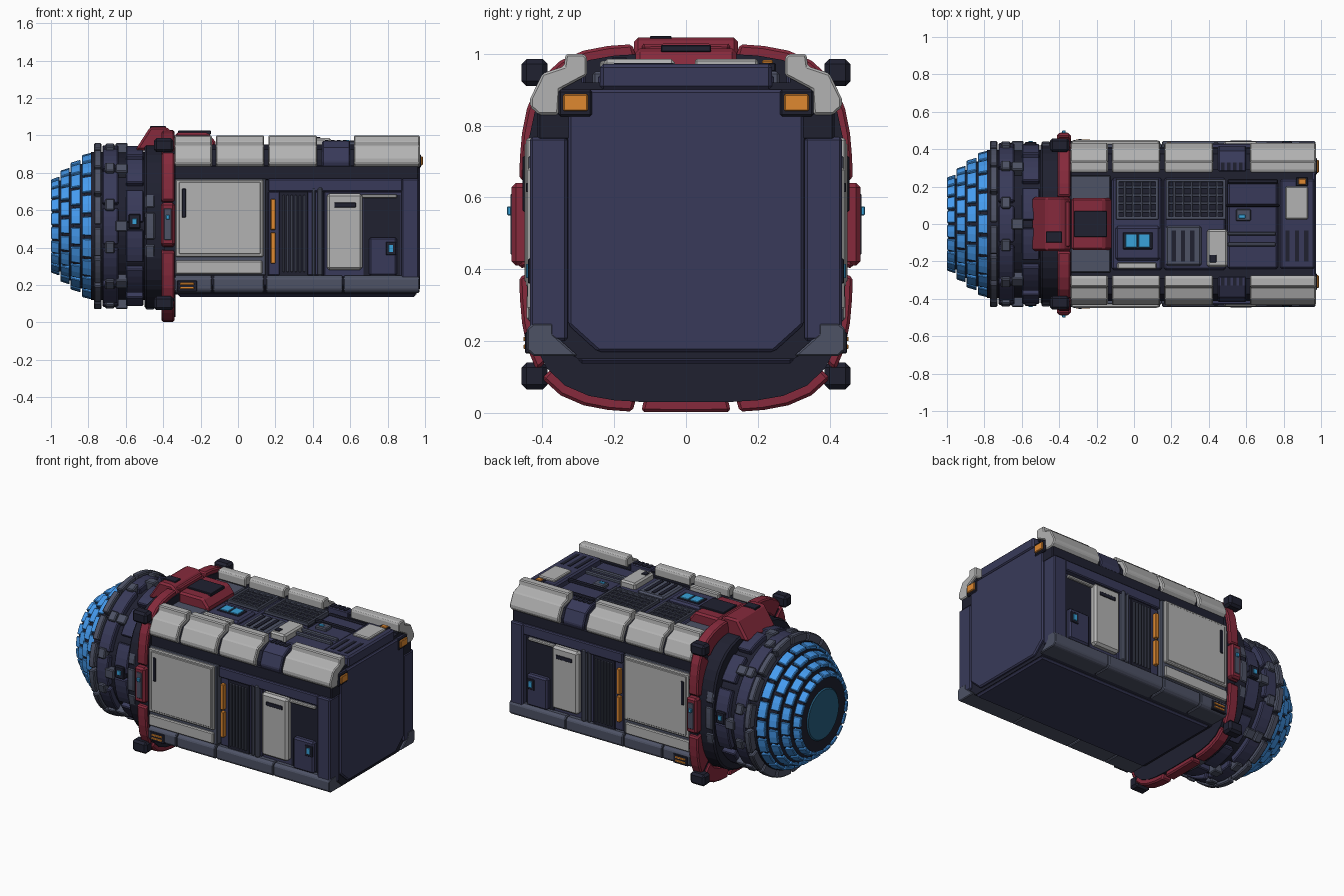
import bpy, bmesh, math

if "Cube" in bpy.data.objects:
    bpy.data.objects.remove(bpy.data.objects["Cube"])

COL = dict(navy=(.04, .042, .1), dark=(.014, .015, .03), slate=(.075, .085, .13), red=(.24, .023, .045),
           blue=(.06, .33, .87), cyan=(.04, .36, .7), lens=(.02, .12, .23), orange=(.74, .25, .03), light=(.45, .45, .45))
MAT = {}
for k, c in COL.items():
    MAT[k] = bpy.data.materials.new(k + "_paint")
    MAT[k].diffuse_color = (*c, 1)
CZ = .515  # height of the round end's axis


def finish(name, bm, mat, bevel=0, mirror=False):
    bmesh.ops.recalc_face_normals(bm, faces=bm.faces)
    me = bpy.data.meshes.new(name)
    bm.to_mesh(me)
    bm.free()
    ob = bpy.data.objects.new(name, me)
    bpy.context.collection.objects.link(ob)
    me.materials.append(MAT[mat])
    if bevel:
        m = ob.modifiers.new("bevel", 'BEVEL')
        m.width, m.segments, m.limit_method, m.angle_limit = bevel, 1, 'ANGLE', math.radians(40)
    if mirror:
        m = ob.modifiers.new("mirror", 'MIRROR')
        m.use_axis = (False, True, False)
        m.use_mirror_merge = False
    return ob


def add_prism(bm, pts, lo, hi, axis='x'):
    put = (lambda p, d: (d, p[0], p[1])) if axis == 'x' else (lambda p, d: (p[0], d, p[1]))
    a = [bm.verts.new(put(p, lo)) for p in pts]
    b = [bm.verts.new(put(p, hi)) for p in pts]
    bm.faces.new(a)
    bm.faces.new(b)
    for i in range(len(a)):
        j = (i + 1) % len(a)
        bm.faces.new((a[i], a[j], b[j], b[i]))


def prism(name, pts, spans, mat, bevel=0, mirror=False, axis='x'):
    bm = bmesh.new()
    for lo, hi in spans:
        add_prism(bm, pts, lo, hi, axis)
    return finish(name, bm, mat, bevel, mirror)


def boxes(name, mat, *dims, bevel=.006, mirror=False):
    """each dims = x0, x1, y0, y1, z0, z1"""
    bm = bmesh.new()
    for x0, x1, y0, y1, z0, z1 in dims:
        add_prism(bm, [(y0, z0), (y1, z0), (y1, z1), (y0, z1)], x0, x1)
    return finish(name, bm, mat, bevel, mirror)


def oval(ang, a, b, n):
    c, s = math.cos(ang), math.sin(ang)
    r = ((abs(c) / a) ** n + (abs(s) / b) ** n) ** (-1 / n)
    return r * c, r * s


def loop(a, b, n=2, count=48):
    return [(y, CZ + z) for y, z in (oval(2 * math.pi * i / count, a, b, n) for i in range(count))]


def ring(name, x0, x1, a, b, t, count, mat, n=2, gap=.03, off=0., taper=0., bevel=.006, div=4):
    """ring of separate curved blocks around the x axis; taper shrinks the x0 end"""
    bm = bmesh.new()
    step = 2 * math.pi / count
    for k in range(count):
        rows = []
        for i in range(div + 1):
            ang = (k + off) * step + gap / 2 + (step - gap) * i / div
            q = []
            for x, d in ((x0, t), (x1, t), (x1, 0), (x0, taper)):
                y, z = oval(ang, a - d, b - d, n)
                q.append(bm.verts.new((x, y, CZ + z)))
            rows.append(q)
        for p, q in zip(rows, rows[1:]):
            for i in range(4):
                j = (i + 1) % 4
                bm.faces.new((p[i], p[j], q[j], q[i]))
        bm.faces.new(rows[0])
        bm.faces.new(rows[-1])
    return finish(name, bm, mat, bevel)


# --- blue glowing dome: stepped rows of bricks over a dark core
for i, (x0, x1, r) in enumerate([(-1, -.955, .265), (-.95, -.9, .312), (-.895, -.842, .355), (-.835, -.77, .395)]):
    ring(f"dome_bricks_{i}", x0, x1, r, r, .035, 20, 'blue', off=.5 * (i % 2), taper=.016, gap=.05, bevel=.004, div=2)
    prism(f"dome_core_{i}", loop(r - .022, r - .022), [(x0 + .012, -.76)], 'dark')
prism("dome_lens", loop(.165, .165), [(-.995, -.95)], 'lens', .008)

# --- round collar behind the dome
prism("collar_core", loop(.395, .395), [(-.785, -.5)], 'dark')
prism("collar_core_rear", loop(.43, .44, 2.8), [(-.5, -.36)], 'dark', .01)
ring("collar_lip", -.77, -.73, .445, .445, .06, 16, 'slate', gap=.04)
ring("collar_blocks_front", -.725, -.64, .432, .432, .05, 12, 'navy', gap=.06, off=.5)
ring("collar_blocks_mid", -.6, -.505, .428, .428, .05, 12, 'navy', gap=.1)
ring("collar_blocks_rear", -.495, -.445, .44, .445, .05, 16, 'slate', n=2.3, gap=.06, off=.5)
ring("collar_clamps", -.655, -.59, .445, .445, .06, 8, 'slate', gap=.65, off=.5, div=1)
ring("collar_caps", -.71, -.66, .45, .45, .05, 12, 'slate', gap=.38, div=1)
boxes("collar_lamp_housing", 'dark', (-.585, -.52, .4, .438, .5, .58), mirror=True)
boxes("collar_lamp", 'cyan', (-.565, -.54, .43, .443, .525, .555), bevel=.002, mirror=True)

# --- red rounded-square ring
prism("ring_backing", loop(.445, .485, 4), [(-.395, -.335)], 'dark')
ring("red_ring", -.408, -.34, .465, .513, .085, 12, 'red', n=4, gap=.045, off=.5, bevel=.008)
boxes("red_side_pad", 'red', (-.412, -.338, .43, .486, .41, .64), bevel=.012, mirror=True)
boxes("side_pad_insert", 'slate', (-.395, -.355, .48, .489, .44, .61), bevel=.003, mirror=True)
boxes("side_pad_button", 'cyan', (-.385, -.365, .485, .499, .55, .575), bevel=.003, mirror=True)
boxes("ring_corner_blocks", 'dark', (-.45, -.345, .385, .458, .065, .14),
      (-.45, -.345, .385, .458, .91, .985), bevel=.014, mirror=True)
# red crest on top
prism("crest_front", [(-.55, .92), (-.47, 1.045), (-.38, 1.045), (-.335, 1.0), (-.335, .92)],
      [(-.145, .145)], 'red', .012, axis='y')
prism("crest_rear", [(-.335, .93), (-.335, 1.015), (-.16, 1.015), (-.12, .965), (-.12, .93)],
      [(-.14, .14)], 'red', .012, axis='y')
boxes("crest_hatch", 'dark', (-.32, -.145, -.07, .07, 1.005, 1.025), (-.47, -.385, -.1, -.04, 1.03, 1.05), bevel=.003)

# --- container body
prism("body_core", [(-.3, .15), (.3, .15), (.385, .2), (.385, .76), (.35, .92), (-.35, .92), (-.385, .76), (-.385, .2)],
      [(-.35, .955)], 'dark')
boxes("belly_plate", 'navy', (-.32, .95, -.3, .3, .137, .17), bevel=.01)
boxes("upper_sill", 'dark', (-.345, .965, .3, .413, .76, .84), mirror=True)
prism("end_plate", [(-.245, .17), (.245, .17), (.328, .245), (.328, .9), (-.328, .9), (-.328, .245)],
      [(.93, .972)], 'navy', .008)
boxes("end_columns", 'navy', (.875, .968, .33, .435, .2, .768), bevel=.008, mirror=True)
prism("bottom_trim", [(.3, .158), (.425, .158), (.443, .175), (.443, .235), (.425, .25), (.37, .25), (.37, .22)],
      [(-.34, -.14), (-.133, .14), (.15, .56), (.565, .97)], 'slate', .005, True)
boxes("trim_light_frame", 'dark', (-.325, -.22, .43, .448, .165, .225), bevel=.003, mirror=True)
boxes("trim_light_bars", 'orange', (-.31, -.235, .44, .453, .178, .19), (-.31, -.235, .44, .453, .2, .212),
      bevel=.002, mirror=True)

# --- stepped top rails with a dark blue link piece
RAIL = [(.41, .83), (.434, .852), (.434, .875), (.4, .945), (.34, .965), (.335, 1.0), (.285, 1.0), (.275, .99),
        (.275, .94), (.35, .9), (.355, .83)]
prism("top_rails", RAIL, [(-.34, -.14), (-.118, .14), (.163, .422), (.62, .972)], 'light', .006, True)
prism("rail_link", [(.41, .83), (.42, .86), (.39, .935), (.33, .97), (.28, .97), (.28, .9), (.35, .83)],
      [(.45, .6)], 'navy', .006, True)
prism("rail_underlay", [(.405, .83), (.405, .87), (.375, .925), (.29, .95), (.29, .88), (.35, .83)],
      [(-.34, .955)], 'dark', 0, True)
boxes("link_slots", 'dark', *[(x, x + .02, .285, .33, .96, .974) for x in (.465, .497, .529, .561)], bevel=0, mirror=True)
boxes("end_lamp_housing", 'dark', (.93, .978, .262, .355, .825, .9), mirror=True)
boxes("end_lamp", 'orange', (.96, .988, .273, .342, .84, .888), bevel=.004, mirror=True)

# --- side walls
boxes("side_door_frame", 'slate', (-.34, .15, .37, .43, .25, .77), mirror=True)
boxes("side_door", 'light', (-.335, .135, .41, .446, .35, .765), (-.335, .13, .41, .444, .258, .33), mirror=True)
boxes("side_door_inset", 'light', (-.315, .12, .44, .45, .365, .75), bevel=.003, mirror=True)
boxes("side_door_handle", 'dark', (-.3, -.278, .44, .455, .56, .715), bevel=.004, mirror=True)
boxes("wall_frame", 'navy', (.16, .46, .37, .412, .25, .7), (.16, .88, .37, .43, .7, .768),
      (.46, .88, .37, .4, .24, .7), mirror=True)
boxes("orange_strips", 'orange', (.175, .2, .4, .436, .495, .66), (.175, .2, .4, .436, .315, .48), bevel=.003, mirror=True)
boxes("louver_back", 'dark', (.22, .375, .4, .42, .24, .7), bevel=.003, mirror=True)
boxes("louver_slats", 'slate', *[(.238 + .022 * i, .249 + .022 * i, .41, .43, .27, .68) for i in range(6)],
      bevel=.002, mirror=True)
boxes("wall_pipes", 'slate', (.395, .415, .4, .432, .25, .72), (.425, .452, .4, .438, .25, .72), bevel=.007, mirror=True)
boxes("recess_shadow", 'dark', (.67, .87, .39, .404, .25, .68), bevel=0, mirror=True)
boxes("locker", 'light', (.475, .665, .39, .442, .28, .69), bevel=.014, mirror=True)
boxes("locker_slot", 'dark', (.515, .63, .43, .446, .615, .64), bevel=.002, mirror=True)
boxes("locker_bar", 'light', (.66, .85, .4, .42, .665, .685), bevel=.005, mirror=True)
boxes("control_box", 'navy', (.7, .85, .39, .435, .25, .455), bevel=.01, mirror=True)
boxes("control_panel", 'dark', (.79, .845, .42, .44, .36, .43), bevel=.003, mirror=True)
boxes("control_light", 'cyan', (.805, .83, .43, .445, .375, .415), bevel=.002, mirror=True)

# --- top deck
boxes("deck", 'navy', (-.12, .15, -.245, .245, .9, .945), (.16, .49, -.245, .245, .9, .945),
      (.5, .77, -.24, .24, .9, .95), (.78, .968, -.24, .24, .9, .972), bevel=.01)
boxes("deck_front_plate", 'slate', (-.34, -.125, -.26, .26, .9, .95))


def grille(name, x0, x1, y0, y1, nx, ny):
    boxes(name + "_pit", 'dark', (x0, x1, y0, y1, .93, .95), bevel=0)
    f = .016
    bars = [(x0, x1, y0, y0 + f, .94, .965), (x0, x1, y1 - f, y1, .94, .965),
            (x0, x0 + f, y0, y1, .94, .965), (x1 - f, x1, y0, y1, .94, .965)]
    for i in range(1, nx):
        c = x0 + (x1 - x0) * i / nx
        bars.append((c - .006, c + .006, y0, y1, .94, .96))
    for i in range(1, ny):
        c = y0 + (y1 - y0) * i / ny
        bars.append((x0, x1, c - .006, c + .006, .94, .957))
    boxes(name + "_bars", 'slate', *bars, bevel=.002)


grille("grille_small", -.095, .13, .025, .24, 5, 5)
grille("grille_large", .17, .49, .025, .24, 7, 5)
boxes("screen_box", 'navy', (-.1, .14, -.195, -.012, .93, .965), bevel=.012)
boxes("screen_bezel", 'dark', (-.06, .1, -.135, -.045, .955, .97), bevel=.003)
boxes("screens", 'cyan', (-.045, .015, -.125, -.055, .96, .975), (.025, .085, -.125, -.055, .96, .975), bevel=.002)
boxes("vent_plate", 'slate', (.17, .36, -.225, -.01, .93, .96), bevel=.01)
boxes("vent_slots", 'dark', *[(x, x + .024, -.2, -.035, .95, .964) for x in (.2, .25, .3)],
      *[(x, x + .022, -.2, -.035, .96, .975) for x in (.81, .86, .91)], bevel=0)
boxes("deck_box", 'light', (.39, .5, -.23, -.03, .93, .985), bevel=.01)
boxes("deck_box_port", 'dark', (.405, .44, -.205, -.165, .975, .99), bevel=.002)
boxes("deck_plates", 'light', (.81, .93, .025, .2, .96, .986), (-.09, .12, -.24, -.205, .93, .98))
boxes("deck_bars", 'slate', (.5, .76, -.12, -.1, .945, .97), (.5, .76, -.062, -.042, .945, .97))
boxes("deck_bar_dark", 'dark', (.49, .78, .09, .108, .945, .972), (.5, .77, .215, .24, .94, .96))
boxes("deck_sensor", 'slate', (.545, .625, .015, .08, .94, .97))
boxes("deck_sensor_eye", 'cyan', (.56, .595, .03, .05, .96, .975), bevel=.002)
boxes("deck_beacon_base", 'dark', (.865, .93, .203, .25, .95, .975), bevel=.003)
boxes("deck_beacon", 'orange', (.88, .92, .212, .242, .965, .982), bevel=.003)

for m in bpy.data.materials:
    if m.users and not m.is_grease_pencil:
        m.use_nodes = True
        m.node_tree.nodes["Principled BSDF"].inputs["Base Color"].default_value = m.diffuse_color
